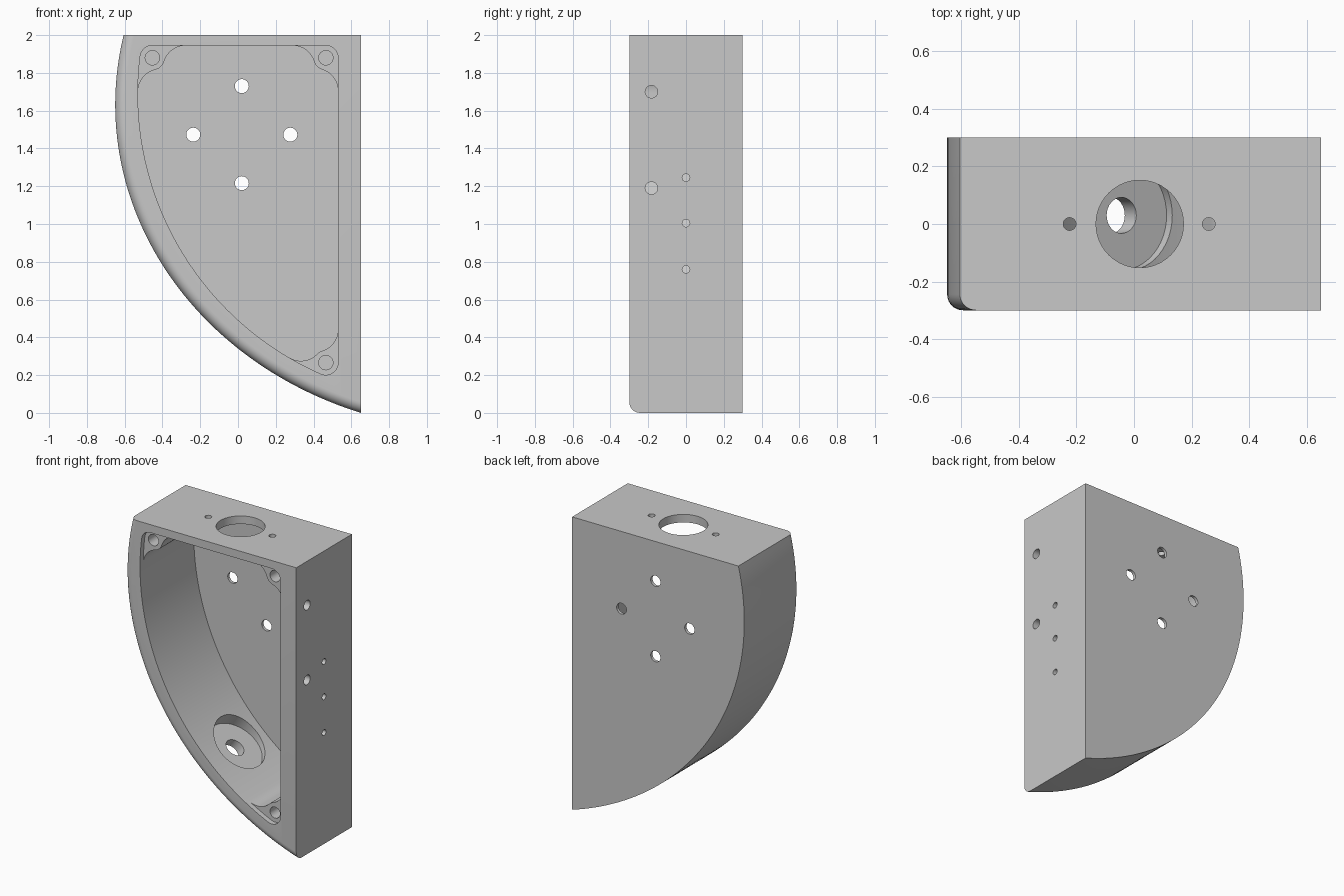
import bpy, bmesh, math
from mathutils import Vector

if "Cube" in bpy.data.objects:
    bpy.data.objects.remove(bpy.data.objects["Cube"])

grey = bpy.data.materials.new("plain grey")
grey.use_nodes = True
grey.diffuse_color = (0.58, 0.58, 0.58, 1)
grey.node_tree.nodes["Principled BSDF"].inputs["Base Color"].default_value = grey.diffuse_color


def arc(c, r, a0, a1, n, rz=None):
    """Points on a circle or ellipse in the xz plane."""
    steps = [a0 + (a1 - a0) * i / n for i in range(n + 1)]
    return [Vector((c[0] + r * math.cos(a), c[1] + (rz or r) * math.sin(a))) for a in steps]


def angle(v):
    return math.atan2(v.y, v.x) % math.tau


def short_arc(c, r, v0, v1, n=10):
    a0 = angle(v0)
    turn = (angle(v1) - a0 + math.pi) % math.tau - math.pi
    return arc(c, r, a0, a0 + turn, n)


def make_object(name, bm):
    bmesh.ops.recalc_face_normals(bm, faces=bm.faces)
    mesh = bpy.data.meshes.new(name)
    bm.to_mesh(mesh)
    bm.free()
    mesh.materials.append(grey)
    obj = bpy.data.objects.new(name, mesh)
    bpy.context.collection.objects.link(obj)
    return obj


def prism(points, y0, y1):
    """Extrude an xz outline along y."""
    bm = bmesh.new()
    face = bm.faces.new([bm.verts.new((p[0], y0, p[1])) for p in points])
    new = bmesh.ops.extrude_face_region(bm, geom=[face])["geom"]
    bmesh.ops.translate(bm, vec=(0, y1 - y0, 0),
                        verts=[v for v in new if isinstance(v, bmesh.types.BMVert)])
    return bm


def combine(tool, operation="DIFFERENCE"):
    """Apply a boolean to the housing and drop the tool."""
    tool.hide_render = True
    mod = housing.modifiers.new("cut", "BOOLEAN")
    mod.operation, mod.solver, mod.object = operation, "EXACT", tool
    bpy.context.view_layer.objects.active = housing
    bpy.ops.object.modifier_apply(modifier=mod.name)
    bpy.data.objects.remove(tool)


def drill(start, end, r, sides=32):
    a, b = Vector(start), Vector(end)
    bm = bmesh.new()
    bmesh.ops.create_cone(bm, cap_ends=True, segments=sides, radius1=r, radius2=r,
                          depth=(b - a).length)
    bm.transform((b - a).to_track_quat("Z", "Y").to_matrix().to_4x4())
    bmesh.ops.translate(bm, vec=(a + b) / 2, verts=bm.verts)
    combine(make_object("drill", bm))


# Outer block: straight top and side, one elliptical side with a rounded front edge
centre, rx, rz = Vector((1.288, 1.632)), 1.938, 1.728
start = math.pi - math.asin((2 - centre.y) / rz)
end = math.tau - math.acos((0.65 - centre.x) / rx)
bm = prism(arc(centre, rx, start, end, 64, rz) + [Vector((0.65, 2))], -0.3, 0.3)


def square_corner(v):
    return v.co.x > 0.64 and v.co.z > 1.99


front = [e for e in bm.edges
         if all(v.co.y < -0.29 and not square_corner(v) for v in e.verts)]
bmesh.ops.recalc_face_normals(bm, faces=bm.faces)
bmesh.ops.bevel(bm, geom=front, offset=0.055, segments=8, profile=0.5, affect="EDGES")
housing = make_object("housing", bm)

# Cavity with rounded corners
inner, inner_r, corner_r = Vector((1.09, 1.69)), 1.62, 0.065
right_x, top_z = 0.53, 1.945
post_tr = Vector((right_x - corner_r, top_z - corner_r))
reach = inner_r - corner_r
post_tl = Vector((inner.x - math.sqrt(reach ** 2 - (post_tr.y - inner.y) ** 2), post_tr.y))
post_br = Vector((post_tr.x, inner.y - math.sqrt(reach ** 2 - (post_tr.x - inner.x) ** 2)))
a_tl, a_br = angle(post_tl - inner), angle(post_br - inner)
outline = (arc(post_br, corner_r, a_br, math.tau, 12)
           + arc(post_tr, corner_r, 0, math.pi / 2, 8)
           + arc(post_tl, corner_r, math.pi / 2, a_tl, 8)
           + arc(inner, inner_r, a_tl, a_br, 64)[1:-1])
combine(make_object("cavity", prism(outline, -0.4, 0.28)))

# Corner posts blended into the walls
blend = 0.12
span = corner_r + blend
step = math.sqrt(span ** 2 - (blend - corner_r) ** 2)


def side_blend(post, sign):
    return Vector((right_x - blend, post.y + sign * step)), Vector((1, 0))


def top_blend(post, sign):
    return Vector((post.x + sign * step, top_z - blend)), Vector((0, 1))


def curve_blend(post, sign):
    d = post - inner
    dist = d.length
    along = ((inner_r - blend) ** 2 - span ** 2 + dist ** 2) / (2 * dist)
    across = math.sqrt((inner_r - blend) ** 2 - along ** 2)
    u = d / dist
    f = inner + u * along + Vector((-u.y, u.x)) * across * sign
    return f, (f - inner).normalized()


posts = [
    (post_tr, side_blend(post_tr, -1), top_blend(post_tr, -1), (0.095, 0.095)),
    (post_tl, top_blend(post_tl, 1), curve_blend(post_tl, 1), (-0.09, 0.095)),
    (post_br, curve_blend(post_br, -1), side_blend(post_br, 1), (0.095, -0.13)),
]
for post, (f1, n1), (f2, n2), corner in posts:
    points = [f1 + n1 * (blend + 0.03)]
    points += short_arc(f1, blend, n1, post - f1)
    points += short_arc(post, corner_r, f1 - post, f2 - post)[1:-1]
    points += short_arc(f2, blend, post - f2, n2)
    points += [f2 + n2 * (blend + 0.03), post + Vector(corner)]
    combine(make_object("corner_post", prism(points, -0.265, 0.29)), "UNION")
for post in (post_tr, post_tl, post_br):
    drill((post.x, -0.35, post.y), (post.x, 0, post.y), 0.038)

# Four mounting holes in the back
for dx, dz in ((0, 1), (0, -1), (1, 0), (-1, 0)):
    x, z = 0.02 + 0.257 * dx, 1.473 + 0.257 * dz
    drill((x, 0.15, z), (x, 0.4, z), 0.037)

# Holes in the straight side
for y, z, r in ((-0.183, 1.7, 0.033), (-0.183, 1.19, 0.033),
                (0, 1.245, 0.02), (0, 1.005, 0.02), (0, 0.76, 0.02)):
    drill((0.45, y, z), (0.75, y, z), r)

# Large opening and two screw holes in the top
for x, r in ((0.02, 0.152), (-0.224, 0.022), (0.26, 0.022)):
    drill((x, 0, 1.88), (x, 0, 2.1), r, 48)

# Counterbored outlet in the curved wall
seat = Vector((-0.0435, 0.03, 0.461))
inward = Vector((0.5635, 0, 0.826))
drill(seat, seat + inward * 0.25, 0.19, 48)
drill(seat - inward * 0.3, seat + inward * 0.05, 0.0625)

# Smooth curves, sharp edges
bpy.ops.object.select_all(action="DESELECT")
housing.select_set(True)
bpy.context.view_layer.objects.active = housing
bpy.ops.object.shade_smooth_by_angle(angle=math.radians(30))
